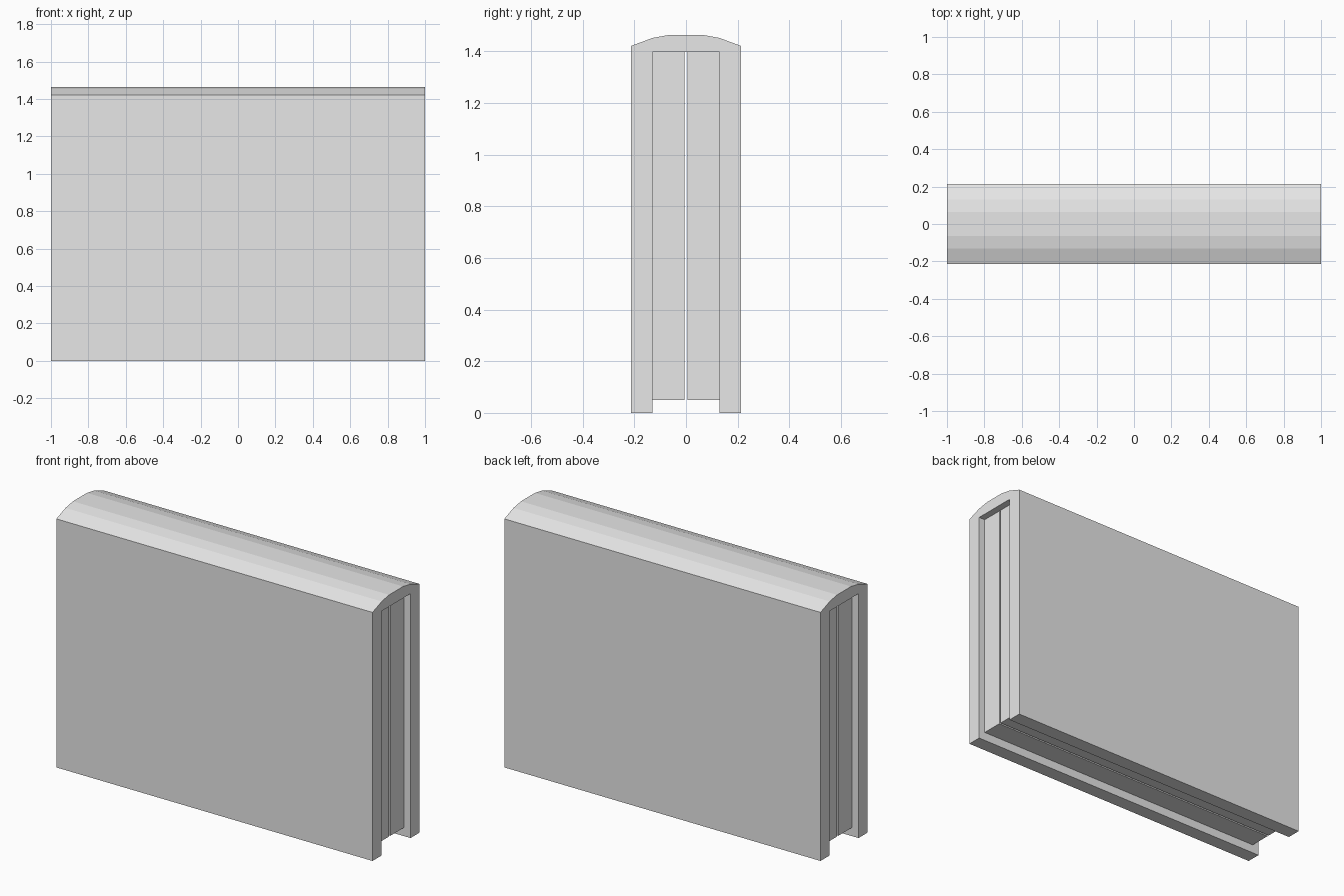
import bpy
import bmesh

cube = bpy.data.objects.get("Cube")
if cube:
    bpy.data.objects.remove(cube, do_unlink=True)

# One plain grey material
GREY = (0.8, 0.8, 0.8, 1.0)
grey = bpy.data.materials.new("light_grey")
grey.use_nodes = True
grey.diffuse_color = GREY
grey.node_tree.nodes["Principled BSDF"].inputs["Base Color"].default_value = GREY


def extrude_profile(name, profile, half_length):
    """Extrude a closed (y, z) profile along x, centred on x = 0."""
    bm = bmesh.new()
    face = bm.faces.new([bm.verts.new((-half_length, y, z)) for y, z in profile])
    result = bmesh.ops.extrude_face_region(bm, geom=[face])
    verts = [v for v in result["geom"] if isinstance(v, bmesh.types.BMVert)]
    bmesh.ops.translate(bm, verts=verts, vec=(2 * half_length, 0, 0))
    bmesh.ops.recalc_face_normals(bm, faces=bm.faces)
    mesh = bpy.data.meshes.new(name)
    bm.to_mesh(mesh)
    bm.free()
    mesh.materials.append(grey)
    obj = bpy.data.objects.new(name, mesh)
    bpy.context.collection.objects.link(obj)
    return obj


OUTER, INNER = 0.213, 0.13      # half widths of the cover and its cavity
CEILING, FLOOR = 1.397, 0.05    # top of the cavity, underside of the slabs
GAP = 0.005                     # half the slit between the slabs

# Cover: two side walls joined by a faceted arched top, open below and at the ends
half = [(INNER, CEILING), (INNER, 0), (OUTER, 0), (OUTER, 1.421),
        (0.13, 1.452), (0.063, 1.464)]
extrude_profile("arched_cover", half + [(-y, z) for y, z in reversed(half)], 1.0)

# Two inner slabs, set back from the ends
for side, name in ((-1, "front_inner_slab"), (1, "back_inner_slab")):
    slab = [(side * GAP, FLOOR), (side * INNER, FLOOR),
            (side * INNER, CEILING), (side * GAP, CEILING)]
    extrude_profile(name, slab, 0.96)
